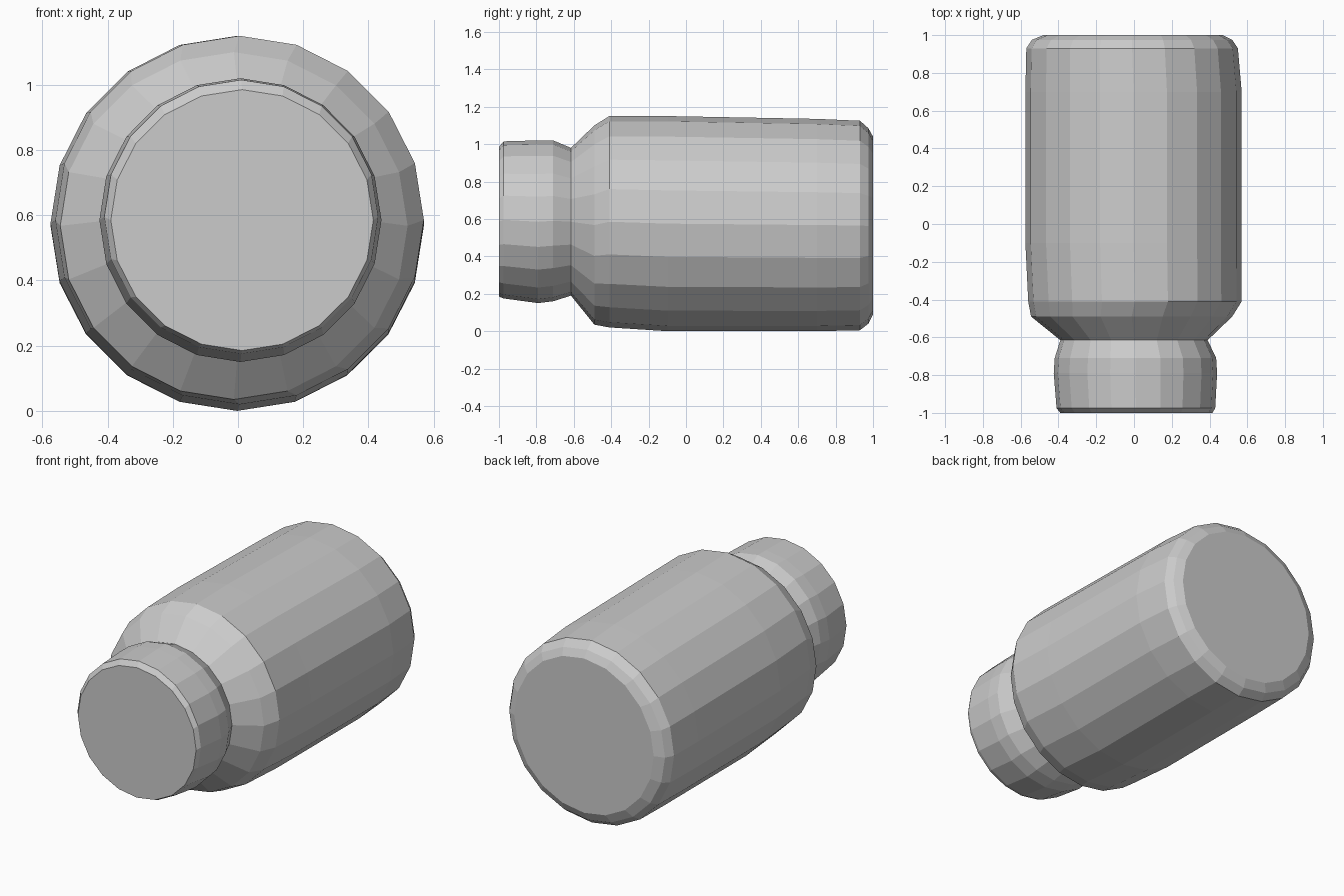
import bpy, bmesh
from math import cos, sin, pi

if "Cube" in bpy.data.objects:
    bpy.data.objects.remove(bpy.data.objects["Cube"])


def lathe(name, rings, sides, phase=0.0, close_first=False, close_last=False):
    """Rings along y: (y, x_min, x_max, z_min, z_max)."""
    bm = bmesh.new()
    loops = []
    for y, x0, x1, z0, z1 in rings:
        cx, rx, cz, rz = (x0 + x1) / 2, (x1 - x0) / 2, (z0 + z1) / 2, (z1 - z0) / 2
        loops.append([bm.verts.new((cx + rx * cos(phase + 2 * pi * i / sides), y,
                                    cz + rz * sin(phase + 2 * pi * i / sides)))
                      for i in range(sides)])
    for a, b in zip(loops, loops[1:]):
        for i in range(sides):
            j = (i + 1) % sides
            bm.faces.new((a[i], a[j], b[j], b[i]))
    if close_first:
        bm.faces.new(loops[0])
    if close_last:
        bm.faces.new(loops[-1])
    bmesh.ops.recalc_face_normals(bm, faces=bm.faces)
    # An open shell is oriented outward from its first side face
    bm.faces.ensure_lookup_table()
    f = bm.faces[len(rings) // 2 * sides]
    c = f.calc_center_median()
    if f.normal.x * c.x + f.normal.z * (c.z - 0.575) < 0:
        bmesh.ops.reverse_faces(bm, faces=bm.faces)
    mesh = bpy.data.meshes.new(name)
    bm.to_mesh(mesh)
    bm.free()
    obj = bpy.data.objects.new(name, mesh)
    bpy.context.collection.objects.link(obj)
    return obj


# Main jar body: sloped shoulder, long barrel, chamfered base
lathe("jar_body", [
    (-0.615, -0.39, 0.39, 0.19, 0.98),
    (-0.49, -0.545, 0.52, 0.035, 1.10),
    (-0.41, -0.56, 0.57, 0.02, 1.15),
    (-0.10, -0.575, 0.57, 0.00, 1.15),
    (0.70, -0.575, 0.57, 0.00, 1.135),
    (0.93, -0.57, 0.55, 0.005, 1.125),
    (0.975, -0.54, 0.52, 0.04, 1.085),
    (1.00, -0.48, 0.47, 0.09, 1.04),
], 20, close_last=True)

# Lid: slightly barrelled, with a small bevel at the front
lathe("jar_lid", [
    (-1.00, -0.39, 0.415, 0.185, 0.985),
    (-0.975, -0.41, 0.43, 0.175, 1.015),
    (-0.79, -0.425, 0.44, 0.15, 1.02),
    (-0.71, -0.42, 0.435, 0.16, 1.02),
    (-0.615, -0.39, 0.39, 0.19, 0.98),
], 20, close_first=True)
